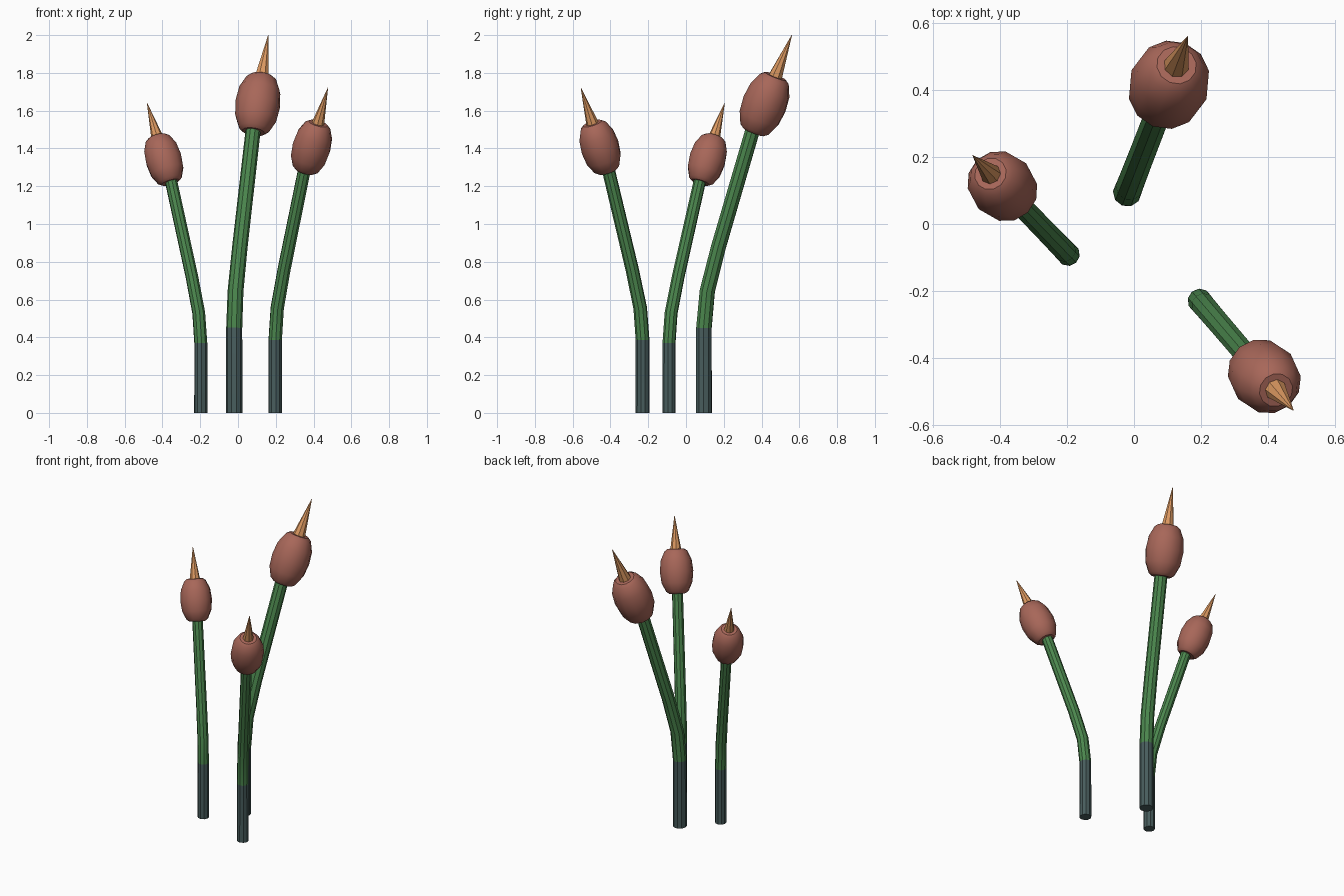
import bpy, bmesh, math
from mathutils import Vector

if "Cube" in bpy.data.objects:
    bpy.data.objects.remove(bpy.data.objects["Cube"])


def material(name, rgb):
    m = bpy.data.materials.new(name)
    m.diffuse_color = (*rgb, 1)
    m.use_nodes = True
    m.node_tree.nodes["Principled BSDF"].inputs["Base Color"].default_value = m.diffuse_color
    return m


SLATE = material("slate_base", (0.065, 0.11, 0.11))
GREEN = material("stem_green", (0.07, 0.24, 0.075))
BROWN = material("head_brown", (0.39, 0.135, 0.10))
TAN = material("spike_tan", (0.72, 0.32, 0.12))


def tube(name, rings, sides, place, mats, low_rings=0):
    """Loft circles given as (centre r, centre z, tilt, radius) in the bending plane."""
    bm = bmesh.new()
    loops = []
    for r, z, tilt, rad in rings:
        loop = []
        for i in range(sides):
            a = 2 * math.pi * i / sides
            u, v = rad * math.cos(a), rad * math.sin(a)
            p = Vector((r + u * math.cos(tilt), v, z - u * math.sin(tilt)))
            loop.append(bm.verts.new(place(p)))
        loops.append(loop)
    for k in range(len(loops) - 1):
        lo, hi = loops[k], loops[k + 1]
        for i in range(sides):
            j = (i + 1) % sides
            f = bm.faces.new((lo[i], lo[j], hi[j], hi[i]))
            f.material_index = 0 if k < low_rings or len(mats) == 1 else 1
    bm.faces.new(loops[0][::-1])
    top = bm.faces.new(loops[-1])
    top.material_index = len(mats) - 1
    bmesh.ops.recalc_face_normals(bm, faces=bm.faces)
    me = bpy.data.meshes.new(name)
    bm.to_mesh(me)
    bm.free()
    for m in mats:
        me.materials.append(m)
    ob = bpy.data.objects.new(name, me)
    bpy.context.collection.objects.link(ob)
    bpy.ops.object.select_all(action='DESELECT')
    ob.select_set(True)
    bpy.context.view_layer.objects.active = ob
    bpy.ops.object.shade_smooth_by_angle(angle=math.radians(35))


TILT = math.radians(23)
HEAD = (0.344, 1.635)


def along_head(profile):
    # (distance along the tilted head axis, radius) -> rings
    return [(HEAD[0] + t * math.sin(TILT), HEAD[1] + t * math.cos(TILT), TILT, rad)
            for t, rad in profile]


def cattail(label, x, y, azimuth, s):
    ca, sa = math.cos(azimuth), math.sin(azimuth)

    def place(p):
        return Vector((x + s * (p.x * ca - p.y * sa), y + s * (p.x * sa + p.y * ca), s * p.z))

    # stem with dark submerged foot
    tube("stem_" + label, [(0, 0, 0, .043), (0, .45, .03, .0425), (.019, .645, .18, .042),
                           (.083, .88, .29, .041), (.276, 1.495, .33, .04)],
         10, place, [SLATE, GREEN], 1)
    # seed head
    tube("seed_head_" + label, along_head([(-.16, .06), (-.143, .082), (-.08, .111), (0, .12),
                                           (.08, .111), (.143, .082), (.16, .06)]),
         12, place, [BROWN])
    # pointed spike
    tube("spike_" + label, along_head([(.15, .04), (.398, .001)]), 8, place, [TAN])


cattail("tall", -0.02, 0.095, math.radians(68.8), 1.0)
cattail("left", -0.197, -0.09, math.radians(134), 0.82)
cattail("right", 0.197, -0.23, math.radians(-49.5), 0.86)
